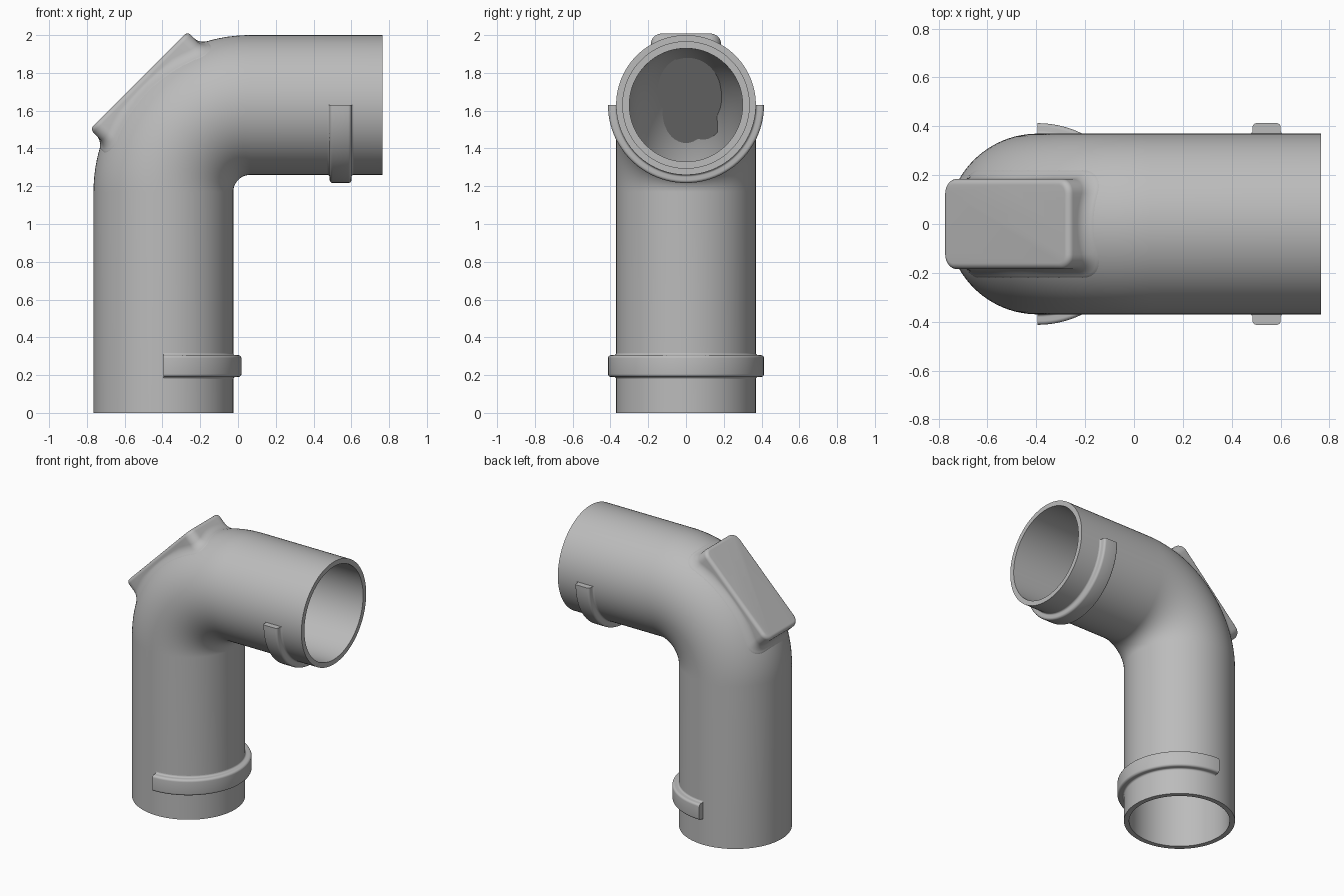
import bpy, bmesh
from math import sin, cos, pi, sqrt, radians
from mathutils import Vector

cube = bpy.data.objects.get("Cube")
if cube:
    bpy.data.objects.remove(cube, do_unlink=True)

R_OUT, R_SOCKET, R_BEND = 0.37, 0.335, 0.30   # pipe radii
BEND = 0.46                                   # bend radius of the centre line
CENTRE = Vector((0.065, 0, 1.17))             # centre of the bend
END = 0.765                                   # x of the side mouth
SIDES = 96

grey = bpy.data.materials.new("plain grey")
grey.use_nodes = True
colour = (0.5, 0.5, 0.5, 1)
grey.diffuse_color = colour
grey.node_tree.nodes["Principled BSDF"].inputs["Base Color"].default_value = colour


def skin(name, rings, wrap=False, caps=False, angle=35):
    """Join a row of closed point rings into one smooth-shaded object."""
    bm = bmesh.new()
    loops = [[bm.verts.new(p) for p in ring] for ring in rings]
    pairs = list(zip(loops, loops[1:]))
    if wrap:
        pairs.append((loops[-1], loops[0]))
    for a, b in pairs:
        n = len(a)
        for i in range(n):
            j = (i + 1) % n
            bm.faces.new((a[i], a[j], b[j], b[i]))
    if caps:
        bm.faces.new(loops[0])
        bm.faces.new(loops[-1])
    bmesh.ops.recalc_face_normals(bm, faces=bm.faces)
    mesh = bpy.data.meshes.new(name)
    bm.to_mesh(mesh)
    bm.free()
    mesh.materials.append(grey)
    obj = bpy.data.objects.new(name, mesh)
    bpy.context.collection.objects.link(obj)
    bpy.ops.object.select_all(action='DESELECT')
    obj.select_set(True)
    bpy.context.view_layer.objects.active = obj
    bpy.ops.object.shade_smooth_by_angle(angle=radians(angle))
    return obj


# Pipe: outer skin out along the path, bore back again
def ring_at(point, outward, radius):
    side = Vector((0, 1, 0))
    return [point + radius * (cos(t) * outward + sin(t) * side)
            for t in (2 * pi * i / SIDES for i in range(SIDES))]


def bend_station(t):
    out = Vector((-cos(t), 0, sin(t)))
    return CENTRE + BEND * out, out


arc = [bend_station(pi / 2 * i / 32) for i in range(33)]
foot = (Vector((CENTRE.x - BEND, 0, 0)), arc[0][1])
mouth = (Vector((END, 0, CENTRE.z + BEND)), arc[-1][1])

path = [(s, R_OUT) for s in [foot] + arc + [mouth]]
path += [(mouth, R_SOCKET), (arc[-1], R_SOCKET)]
path += [(s, R_BEND) for s in reversed(arc)]
path += [(arc[0], R_SOCKET), (foot, R_SOCKET)]
skin("elbow_pipe", [ring_at(p, out, r) for (p, out), r in path], wrap=True)


# Half bands: a rounded section with filleted feet, swept half a turn
def half_section(width, top, fillet, bevel, steps=5):
    pts = [(width / 2 + fillet, R_OUT - 0.008)]
    for i in range(steps + 1):
        t = pi / 2 * i / steps
        pts.append((width / 2 + fillet * (1 - sin(t)),
                    R_OUT + fillet * (1 - cos(t))))
    for i in range(steps + 1):
        t = pi / 2 * i / steps
        pts.append((width / 2 - bevel * (1 - cos(t)), top - bevel * (1 - sin(t))))
    return pts


right_half = half_section(0.115, 0.413, 0.012, 0.016)
section = right_half + [(-a, r) for a, r in reversed(right_half)]


def half_band(name, origin, axis, middle):
    side = Vector((0, 1, 0))
    rings = []
    for i in range(49):
        t = pi * i / 48 - pi / 2
        radial = cos(t) * middle + sin(t) * side
        rings.append([origin + a * axis + r * radial for a, r in section])
    skin(name, rings, caps=True)


X, Z = Vector((1, 0, 0)), Vector((0, 0, 1))
half_band("lower_half_band", foot[0] + 0.248 * Z, Z, X)
half_band("side_half_band", mouth[0] - 0.222 * X, X, -Z)

# Flat pad across the back of the bend, blended down onto the pipe
TOP, HALF_L, HALF_W, CORNER, BEVEL = 0.835, 0.365, 0.185, 0.06, 0.025
ALONG = Vector((1, 0, 1)).normalized()
UP = Vector((-1, 0, 1)).normalized()


def outline(grow):
    """Rounded rectangle, with extra points along its straight edges."""
    l, w, c = HALF_L - CORNER, HALF_W - CORNER, CORNER + grow
    corners = [(l, w), (-l, w), (-l, -w), (l, -w)]
    pts = []
    for k, (u, v) in enumerate(corners):
        for i in range(9):
            t = pi / 2 * (k + i / 8)
            pts.append((u + c * cos(t), v + c * sin(t)))
        a, b = pts[-1], corners[(k + 1) % 4]
        t = pi / 2 * (k + 1)
        b = (b[0] + c * cos(t), b[1] + c * sin(t))
        pts += [(a[0] + (b[0] - a[0]) * s / 12, a[1] + (b[1] - a[1]) * s / 12)
                for s in range(1, 12)]
    return pts


def pipe_height(u, v):
    return sqrt((BEND + sqrt(R_OUT ** 2 - v * v)) ** 2 - u * u)


def pad_ring(grow, height):
    return [CENTRE + u * ALONG + Vector((0, v, 0)) + height(u, v) * UP
            for u, v in outline(grow)]


def blend(u, v):
    return max(0.004, min(0.04, 0.7 * (TOP - BEVEL - pipe_height(u, v))))


pad = []
for i in range(7):
    t = pi / 2 * i / 6
    pad.append(pad_ring(-BEVEL * (1 - sin(t)),
                        lambda u, v, t=t: TOP - BEVEL * (1 - cos(t))))
for i in range(7):
    t = pi / 2 * i / 6
    pad.append(pad_ring(0.035 * (1 - cos(t)),
                        lambda u, v, t=t: pipe_height(u, v) + blend(u, v) * (1 - sin(t))))
pad.append(pad_ring(0.04, lambda u, v: pipe_height(u, v) - 0.01))
skin("bend_pad", pad, caps=True, angle=50)
